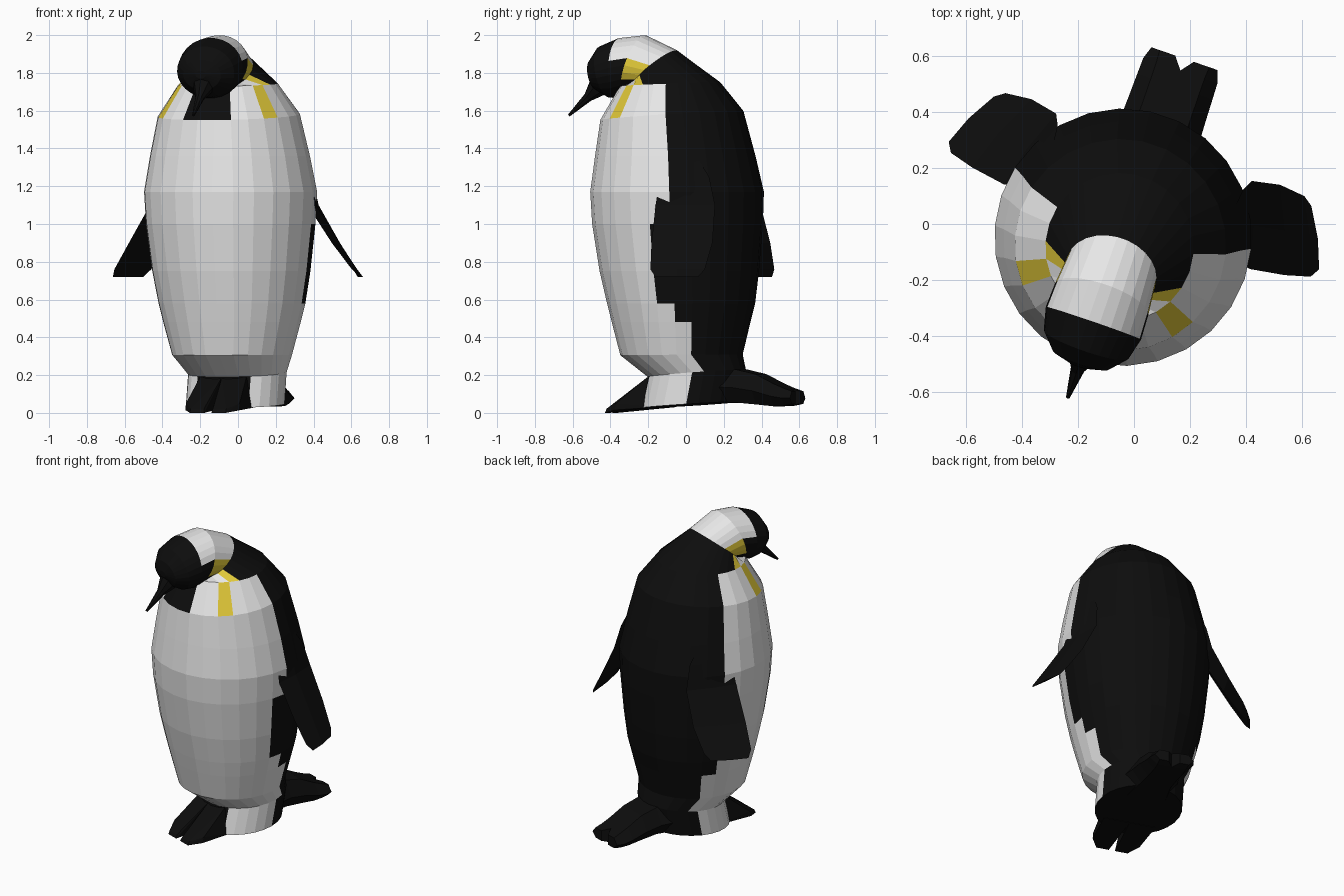
import bpy, bmesh, math
from mathutils import Matrix, Vector

if "Cube" in bpy.data.objects:
    bpy.data.objects.remove(bpy.data.objects["Cube"])

# The bird is turned about z; parts are built facing -y and then placed
PLACE = Matrix.Translation((-0.023, 0, 0)) @ Matrix.Rotation(math.radians(-19), 4, 'Z')
N = 26  # sides around the body


def material(name, rgb):
    m = bpy.data.materials.new(name)
    m.diffuse_color = (*rgb, 1)
    m.use_nodes = True
    m.node_tree.nodes["Principled BSDF"].inputs["Base Color"].default_value = m.diffuse_color
    return m


MATS = [material("black", (0.004, 0.004, 0.004)),
        material("white", (0.8, 0.8, 0.8)),
        material("yellow", (0.75, 0.58, 0.04))]
BLACK, WHITE, YELLOW = 0, 1, 2


def finish(name, bm):
    bmesh.ops.recalc_face_normals(bm, faces=bm.faces)
    bm.transform(PLACE)
    me = bpy.data.meshes.new(name)
    bm.to_mesh(me)
    bm.free()
    for m in MATS:
        me.materials.append(m)
    ob = bpy.data.objects.new(name, me)
    bpy.context.collection.objects.link(ob)
    return ob


def loft(name, rings, rule=None):
    """Skin closed rings of points; rule(row, side) gives the colour."""
    bm = bmesh.new()
    vs = [[bm.verts.new(p) for p in r] for r in rings]
    n = len(rings[0])
    for row in range(len(vs) - 1):
        a, b = vs[row], vs[row + 1]
        for i in range(n):
            j = (i + 1) % n
            f = bm.faces.new((a[i], a[j], b[j], b[i]))
            f.material_index = rule(row, i) if rule else BLACK
    bm.faces.new(vs[0])
    bm.faces.new(vs[-1])
    return finish(name, bm)


def oval(yf, zf, yr, zr, rx, n=N):
    """Tilted oval ring through a front and a rear point."""
    pts = []
    for i in range(n):
        a = 2 * math.pi * i / n
        t = 0.5 + 0.5 * math.sin(a)
        pts.append((rx * math.cos(a), yf + (yr - yf) * t, zf + (zr - zf) * t))
    return pts


# Body, neck and head: front y, front z, rear y, rear z, half width
BODY = [(-0.24, 0.025, 0.29, 0.06, 0.262),
        (-0.20, 0.19, 0.32, 0.23, 0.262),
        (-0.35, 0.305, 0.30, 0.31, 0.318),
        (-0.395, 0.48, 0.34, 0.48, 0.365),
        (-0.42, 0.58, 0.365, 0.58, 0.39),
        (-0.46, 0.75, 0.385, 0.75, 0.42),
        (-0.50, 1.0, 0.405, 1.0, 0.45),
        (-0.51, 1.17, 0.41, 1.17, 0.46),
        (-0.485, 1.36, 0.365, 1.36, 0.425),
        (-0.458, 1.55, 0.30, 1.6, 0.378),
        (-0.355, 1.73, 0.178, 1.75, 0.265),
        (-0.30, 1.71, -0.055, 1.92, 0.165),
        (-0.34, 1.68, -0.23, 2.0, 0.176),
        (-0.38, 1.665, -0.37, 1.985, 0.18),
        (-0.43, 1.67, -0.48, 1.94, 0.16),
        (-0.50, 1.71, -0.53, 1.87, 0.105),
        (-0.535, 1.77, -0.54, 1.81, 0.03)]


def plumage(row, i):
    k = (i + 7) % N
    k = min(k, N - k)  # 0 = front face, 13 = back face
    if row == 0:                      # base
        return WHITE if 3 <= k <= 7 else BLACK
    if row <= 8:                      # belly with stepped sides
        limit = {1: 8, 2: 8, 4: 6, 5: 6}.get(row, 7)
        return WHITE if k <= limit else BLACK
    if row == 9:                      # upper chest with throat and stripes
        if k == 4:
            return YELLOW
        return WHITE if 2 <= k <= 7 else BLACK
    if row == 10:                     # neck
        return YELLOW if k == 5 else WHITE if 2 <= k <= 4 else BLACK
    if row == 11 and 5 <= k <= 7:     # cheek patch
        return YELLOW
    if row in (11, 12) and k >= 8:    # band over the neck
        return WHITE
    return BLACK


loft("body", [oval(*r) for r in BODY], plumage)


# Beak: tapered tube along a path of (y, z, radius)
def beak_ring(y, z, r):
    d = Vector((0, 0.72, 0.70)).normalized()
    u = Vector((0, -d.z, d.y))
    return [Vector((0, y, z)) + r * (math.cos(a) * Vector((1, 0, 0)) + math.sin(a) * u)
            for a in [2 * math.pi * i / 8 for i in range(8)]]


loft("beak", [beak_ring(*p) for p in [(-0.45, 1.77, 0.08), (-0.51, 1.71, 0.048),
                                      (-0.55, 1.67, 0.025), (-0.655, 1.575, 0.007)]])

# Flippers: z, front x, front y, rear x, rear y, thickness
FLIPPER = [(1.40, 0.39, 0.04, 0.34, 0.15, 0.06),
           (1.25, 0.425, 0.0, 0.35, 0.25, 0.06),
           (1.10, 0.465, -0.01, 0.37, 0.29, 0.055),
           (0.90, 0.59, 0.01, 0.47, 0.31, 0.04),
           (0.76, 0.68, 0.035, 0.565, 0.30, 0.025),
           (0.72, 0.70, 0.07, 0.60, 0.275, 0.012)]
# Tail lobes: y, top z, bottom z, inner x, outer x
TAIL = [(0.15, 0.25, 0.05, -0.01, 0.19),
        (0.31, 0.23, 0.055, -0.01, 0.15),
        (0.42, 0.205, 0.045, -0.01, 0.145),
        (0.52, 0.155, 0.035, -0.005, 0.142),
        (0.58, 0.13, 0.038, 0.0, 0.14),
        (0.625, 0.115, 0.048, 0.035, 0.125)]


def flipper_ring(s, z, xf, yf, xr, yr, t):
    xm, ym = (xf + xr) / 2 + 0.01, (yf + yr) / 2
    return [(s * xf, yf, z), (s * xm, ym, z), (s * xr, yr, z),
            (s * (xm - t), ym - t * 0.4, z)]


def tail_ring(s, y, top, bot, xi, xo):
    xm, zm = xi + (xo - xi) * 0.65, bot + (top - bot) * 0.45
    return [(s * xi, y, top), (s * xm, y, top), (s * xo, y, zm),
            (s * xm, y, bot), (s * xi, y, bot)]


for side, s in (("left", 1), ("right", -1)):
    loft(side + "_flipper", [flipper_ring(s, *r) for r in FLIPPER])
    loft(side + "_tail_lobe", [tail_ring(s, *r) for r in TAIL])

    # Foot: sloping wedge in front of the base
    bm = bmesh.new()
    for x, y, z in [(0, -0.19, 0.19), (0.13, -0.17, 0.19), (0.165, -0.12, 0.03), (0, -0.12, 0.03),
                    (0.15, -0.35, 0.015), (0.15, -0.34, 0.05), (0.02, -0.42, 0.0),
                    (0.10, -0.42, 0.0), (0.025, -0.41, 0.022), (0.10, -0.41, 0.022)]:
        bm.verts.new((s * x, y, z))
    bmesh.ops.convex_hull(bm, input=bm.verts)
    finish(side + "_foot", bm)
